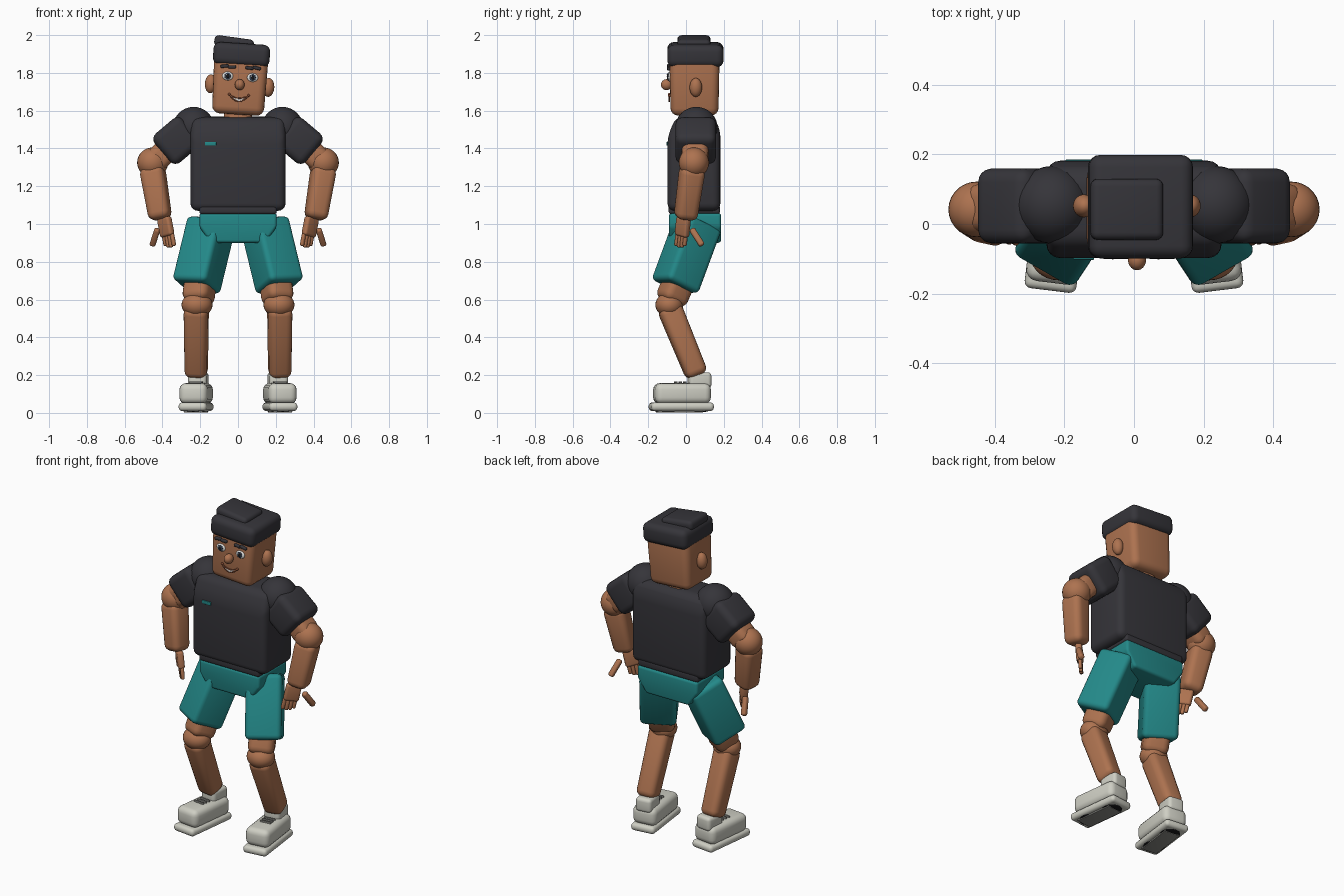
import bpy, bmesh, math
from mathutils import Matrix, Vector

if "Cube" in bpy.data.objects:
    bpy.data.objects.remove(bpy.data.objects["Cube"])


def material(name, rgb):
    m = bpy.data.materials.new(name)
    m.use_nodes = True
    m.diffuse_color = (*rgb, 1)
    m.node_tree.nodes["Principled BSDF"].inputs["Base Color"].default_value = (*rgb, 1)
    return m


skin = material("skin", (0.42, 0.17, 0.08))
cloth = material("charcoal", (0.036, 0.035, 0.042))
teal = material("teal", (0.017, 0.25, 0.25))
shoe = material("shoe_white", (0.62, 0.62, 0.55))
grey = material("sole_grey", (0.25, 0.25, 0.23))
black = material("black", (0.008, 0.008, 0.009))
white = material("eye_white", (0.8, 0.8, 0.78))
iris_blue = material("dark_blue", (0.03, 0.045, 0.075))
lip = material("lip_brown", (0.24, 0.075, 0.035))


def finish(name, bm, mat):
    bmesh.ops.recalc_face_normals(bm, faces=bm.faces)
    mesh = bpy.data.meshes.new(name)
    bm.to_mesh(mesh)
    bm.free()
    mesh.materials.append(mat)
    for p in mesh.polygons:
        p.use_smooth = True
    mesh.set_sharp_from_angle(angle=math.radians(35))
    ob = bpy.data.objects.new(name, mesh)
    bpy.context.collection.objects.link(ob)
    return ob


def soften(bm, width):
    bmesh.ops.bevel(bm, geom=bm.edges[:], offset=width, segments=4,
                    profile=0.5, affect='EDGES', clamp_overlap=True)


def block(name, p0, p1, sx, sy, bevel, mat, twist=0, low=1.0):
    """Rounded box from p0 (bottom) up to p1, with its bottom scaled by low."""
    p0, p1 = Vector(p0), Vector(p1)
    z = (p1 - p0).normalized()
    x = Vector((0, 1, 0)).cross(z).normalized()
    frame = Matrix((x, z.cross(x), z)).transposed().to_4x4()
    bm = bmesh.new()
    bmesh.ops.create_cube(bm, size=1)
    for v in bm.verts:
        k = low if v.co.z < 0 else 1
        v.co = (v.co.x * sx * k, v.co.y * sy * k, v.co.z * (p1 - p0).length)
    soften(bm, bevel)
    turn = Matrix.Rotation(math.radians(twist), 4, 'Z')
    bmesh.ops.transform(bm, verts=bm.verts, matrix=Matrix.Translation((p0 + p1) / 2) @ frame @ turn)
    return finish(name, bm, mat)


def ball(name, centre, radii, mat):
    bm = bmesh.new()
    bmesh.ops.create_uvsphere(bm, u_segments=28, v_segments=16, radius=1)
    bmesh.ops.transform(bm, verts=bm.verts,
                        matrix=Matrix.Translation(centre) @ Matrix.Diagonal((*radii, 1)))
    return finish(name, bm, mat)


def prism(name, points, push, bevel, mat):
    """Closed outline extruded along push, with rounded edges."""
    bm = bmesh.new()
    face = bm.faces.new([bm.verts.new(p) for p in points])
    out = bmesh.ops.extrude_face_region(bm, geom=[face])
    moved = [g for g in out["geom"] if isinstance(g, bmesh.types.BMVert)]
    bmesh.ops.translate(bm, verts=moved, vec=push)
    if face.is_valid and len(face.edges) and all(len(e.link_faces) > 2 for e in face.edges):
        bm.faces.remove(face)
    bmesh.ops.recalc_face_normals(bm, faces=bm.faces)
    soften(bm, bevel)
    return finish(name, bm, mat)


# Shirt, hem, chest patch and neck
profile = [(-.098, 1.07), (-.098, 1.46), (-.055, 1.565), (.145, 1.57), (.182, 1.5), (.182, 1.07)]
prism("shirt_body", [(-.252, y, z) for y, z in profile], (.504, 0, 0), .04, cloth)
block("shirt_hem", (0, .044, 1.052), (0, .044, 1.1), .41, .272, .014, cloth)
block("chest_patch", (-.145, -.099, 1.415), (-.145, -.099, 1.435), .06, .008, .003, teal)
block("neck", (0, .05, 1.48), (0, .05, 1.63), .15, .15, .05, skin)

# Shorts waist, narrowing to the crotch
outline = [(-.205, 1.058), (-.205, .985), (-.145, .9), (.145, .9), (.205, .985), (.205, 1.058)]
prism("shorts_waist", [(x, -.09, z) for x, z in outline], (0, .276, 0), .016, teal)

for s, side in ((-1, "right"), (1, "left")):
    # Arm
    ball(side + "_shoulder", (s * .235, .055, 1.51), (.11, .112, .11), cloth)
    block(side + "_sleeve", (s * .4, .052, 1.378), (s * .25, .052, 1.505), .2, .216, .04, cloth)
    block(side + "_upper_arm", (s * .45, .045, 1.32), (s * .36, .05, 1.41), .13, .14, .04, skin)
    ball(side + "_elbow", (s * .452, .042, 1.325), (.082, .08, .08), skin)
    block(side + "_forearm", (s * .41, -.004, 1.025), (s * .455, .035, 1.3), .13, .13, .036,
          skin, twist=s * 12, low=.9)
    # Hand with four fingers and a separate thumb
    block(side + "_palm", (s * .373, -.022, .935), (s * .392, -.012, 1.035), .038, .088, .014,
          skin, twist=-s * 45)
    for i in range(4):
        d = (i - 1.5) * .021
        tip = .872 + .008 * abs(i - 1.5)
        block(f"{side}_finger_{i + 1}", (s * (.36 + d * .7), -.03 + d * .7, tip),
              (s * (.372 + d * .7), -.022 + d * .7, .95), .021, .021, .008, skin, twist=-s * 45)
    block(side + "_thumb", (s * .454, .086, .886), (s * .426, .03, .974), .032, .032, .011, skin)

    # Leg
    block(side + "_shorts_leg", (s * .222, -.06, .667), (s * .14, .065, 1.005), .205, .205, .028,
          teal, twist=s * 32)
    block(side + "_thigh", (s * .213, -.085, .585), (s * .19, -.01, .76), .148, .148, .04,
          skin, twist=s * 30)
    ball(side + "_knee", (s * .217, -.088, .572), (.082, .074, .065), skin)
    block(side + "_shin", (s * .221, .06, .195), (s * .221, -.092, .565), .128, .128, .036,
          skin, twist=s * 8, low=.92)

    # Shoe, turned slightly outward
    parts = [
        block(side + "_sole", (0, 0, .01), (0, 0, .055), .15, .335, .02, shoe),
        block(side + "_shoe_upper", (0, .004, .048), (0, .004, .157), .15, .298, .034, shoe),
        block(side + "_shoe_collar", (0, .097, .13), (0, .097, .215), .1, .12, .02, shoe),
        block(side + "_sole_panel", (0, -.01, .001), (0, -.01, .012), .1, .24, .003, grey),
        ball(side + "_front_tread", (0, -.075, .012), (.062, .07, .01), black),
        ball(side + "_heel_tread", (0, .085, .012), (.058, .06, .01), black),
    ]
    for i in range(3):
        y = -.03 + i * .024
        parts.append(block(f"{side}_lace_{i + 1}", (0, y, .152), (0, y, .166), .07, .012, .004, grey))
    for p in parts:
        p.data.transform(Matrix.Translation((s * .222, -.025, 0)) @ Matrix.Rotation(math.radians(s * 7), 4, 'Z'))

# Head and face, built upright and then tilted together
head = [
    block("head", (0, .045, 1.58), (0, .045, 1.9), .288, .266, .04, skin, low=.95),
    block("hair_band", (0, .05, 1.838), (0, .05, 1.957), .3, .298, .036, cloth),
    ball("nose", (0, -.103, 1.738), (.026, .03, .029), skin),
]
for s, side in ((-1, "right"), (1, "left")):
    x = s * .066
    head += [
        ball(side + "_ear", (s * .153, .052, 1.733), (.031, .033, .05), skin),
        ball(side + "_eye", (x, -.086, 1.78), (.029, .01, .023), white),
        ball(side + "_iris", (x, -.094, 1.78), (.017, .005, .018), iris_blue),
        ball(side + "_pupil", (x, -.098, 1.78), (.009, .003, .01), black),
        ball(side + "_eye_glint", (x - .007, -.1, 1.787), (.004, .002, .004), white),
        block(side + "_brow_inner", (x - s * .02, -.09, 1.821), (x - s * .019, -.09, 1.838), .044, .02, .006, cloth),
        block(side + "_brow_outer", (x + s * .018, -.09, 1.823), (x + s * .021, -.09, 1.84), .044, .02, .006, cloth),
        ball(side + "_mouth_corner", (s * .051, -.088, 1.684), (.007, .008, .007), lip),
    ]

# Smile: a crescent of teeth above a curved lip
steps = [i / 6 - 1 for i in range(13)]
upper = [(.045 * t, -.084, 1.664 + .012 * t * t) for t in steps]
lower = [(.045 * t, -.084, 1.65 + .026 * t * t) for t in steps[1:-1]]
head.append(prism("teeth", upper + lower[::-1], (0, -.007, 0), .0005, white))
for name, depth in (("lower_lip", 1.649), ("upper_lip", 1.666)):
    rise = 1.682 - depth
    for i in range(10):
        a, b = i / 5 - 1, (i + 1) / 5 - 1
        m = (a + b) / 2
        slope = 2 * m * rise / .048
        z = depth + rise * m * m
        head.append(block(f"{name}_{i + 1}", (.048 * m + slope * .003, -.089, z - .003),
                          (.048 * m - slope * .003, -.089, z + .003), .013, .008, .002, lip))

pivot = Vector((-.003, 0, 1.6))
tilt = Matrix.Translation(pivot) @ Matrix.Rotation(math.radians(3.6), 4, 'Y') @ Matrix.Translation(-pivot)
for part in head:
    part.data.transform(tilt)

# Swept tuft on top of the hair
block("hair_tuft", (-.025, .042, 1.93), (-.017, .042, 1.988), .21, .176, .022, cloth)
